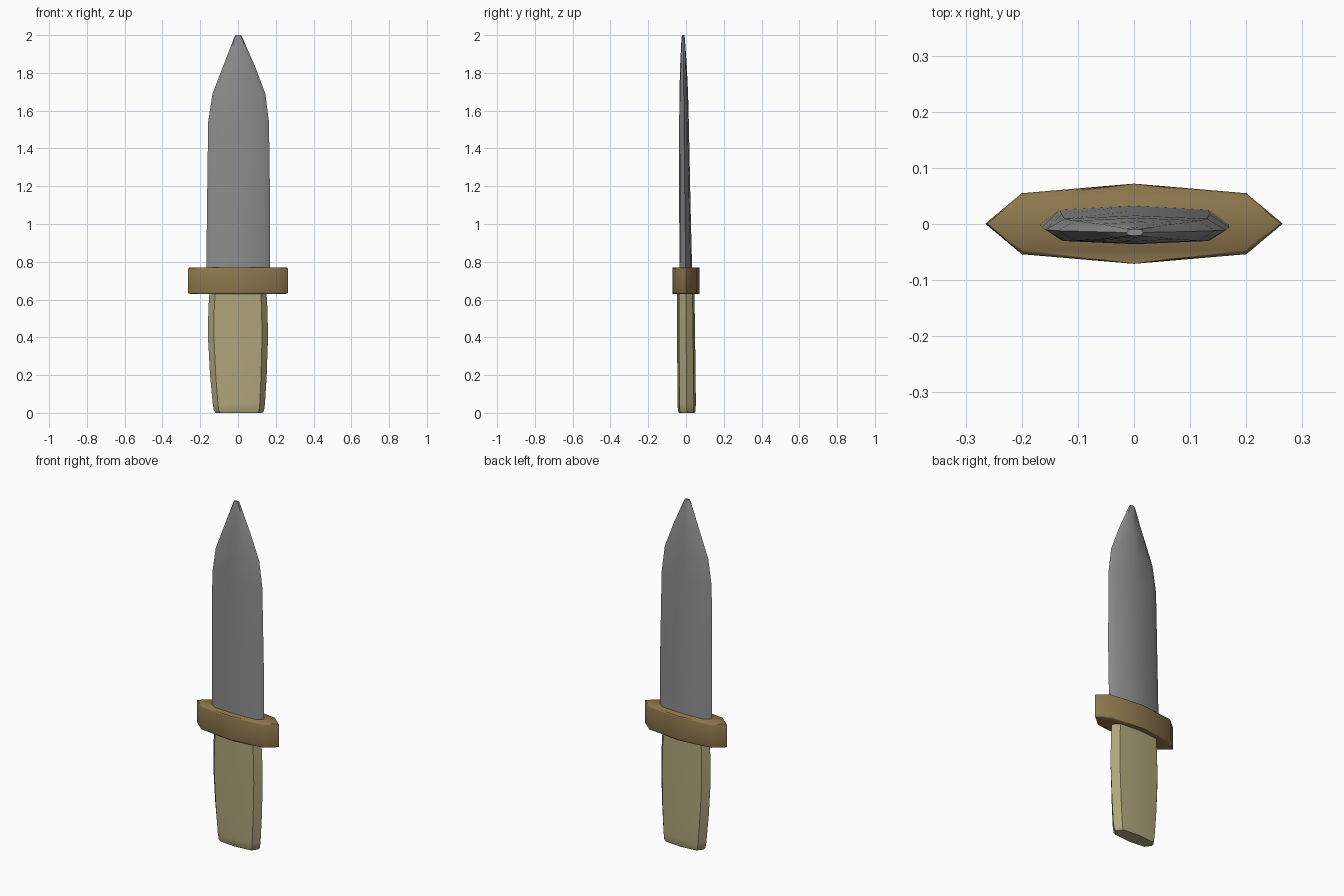
import bpy, bmesh, math

if "Cube" in bpy.data.objects:
    bpy.data.objects.remove(bpy.data.objects["Cube"])


def material(name, rgb):
    m = bpy.data.materials.new(name)
    m.diffuse_color = (*rgb, 1)
    m.use_nodes = True
    m.node_tree.nodes["Principled BSDF"].inputs["Base Color"].default_value = m.diffuse_color
    return m


def loft(name, rings, shoulder, edge, mat, bevel=0.0, angle=40):
    """Skin eight-sided rings: (z, x_min, x_max, y_min, y_max).
    shoulder/edge place the four corner points between centre and tips."""
    bm = bmesh.new()
    loops = []
    for z, x0, x1, y0, y1 in rings:
        cx, cy = (x0 + x1) / 2, (y0 + y1) / 2
        hx, hy = (x1 - x0) / 2, (y1 - y0) / 2
        section = [(1, 0), (shoulder, edge), (0, 1), (-shoulder, edge),
                   (-1, 0), (-shoulder, -edge), (0, -1), (shoulder, -edge)]
        loops.append([bm.verts.new((cx + hx * u, cy + hy * v, z)) for u, v in section])
    for a, b in zip(loops, loops[1:]):
        for i in range(8):
            j = (i + 1) % 8
            bm.faces.new((a[i], a[j], b[j], b[i]))
    bm.faces.new(loops[0][::-1])
    bm.faces.new(loops[-1])
    if bevel:
        # soften only the rims of the end caps
        rims = [e for e in bm.edges if any(len(f.verts) == 8 for f in e.link_faces)]
        bmesh.ops.bevel(bm, geom=rims, offset=bevel, segments=2, profile=0.5,
                        affect='EDGES', clamp_overlap=True)
    bmesh.ops.recalc_face_normals(bm, faces=bm.faces)
    me = bpy.data.meshes.new(name)
    bm.to_mesh(me)
    bm.free()
    me.materials.append(mat)
    me.shade_smooth()
    me.set_sharp_from_angle(angle=math.radians(angle))
    ob = bpy.data.objects.new(name, me)
    bpy.context.collection.objects.link(ob)
    return ob


steel = material("steel grey", (0.27, 0.27, 0.27))
brass = material("dull brass", (0.27, 0.185, 0.075))
bone = material("pale bone", (0.43, 0.38, 0.20))

# Blade: straight sides, then a curved taper to a small blunt tip
loft("blade", [
    (0.74, -0.168, 0.168, -0.035, 0.033),
    (1.10, -0.164, 0.170, -0.036, 0.024),
    (1.54, -0.158, 0.164, -0.036, 0.015),
    (1.69, -0.135, 0.145, -0.035, 0.011),
    (1.84, -0.077, 0.088, -0.031, 0.004),
    (1.985, -0.021, 0.024, -0.024, -0.006),
    (2.00, -0.013, 0.016, -0.021, -0.009),
], 0.79, 0.78, steel)

# Cross guard
loft("guard", [
    (0.63, -0.265, 0.265, -0.071, 0.072),
    (0.77, -0.265, 0.265, -0.071, 0.072),
], 0.755, 0.76, brass, bevel=0.008)

# Grip: slightly swollen in the middle, rounded at the pommel end
loft("handle", [
    (0.0, -0.118, 0.128, -0.037, 0.046),
    (0.012, -0.128, 0.138, -0.043, 0.051),
    (0.05, -0.134, 0.143, -0.045, 0.052),
    (0.20, -0.148, 0.152, -0.046, 0.051),
    (0.40, -0.159, 0.159, -0.047, 0.048),
    (0.55, -0.157, 0.156, -0.047, 0.046),
    (0.65, -0.150, 0.150, -0.047, 0.045),
], 0.80, 0.78, bone)
